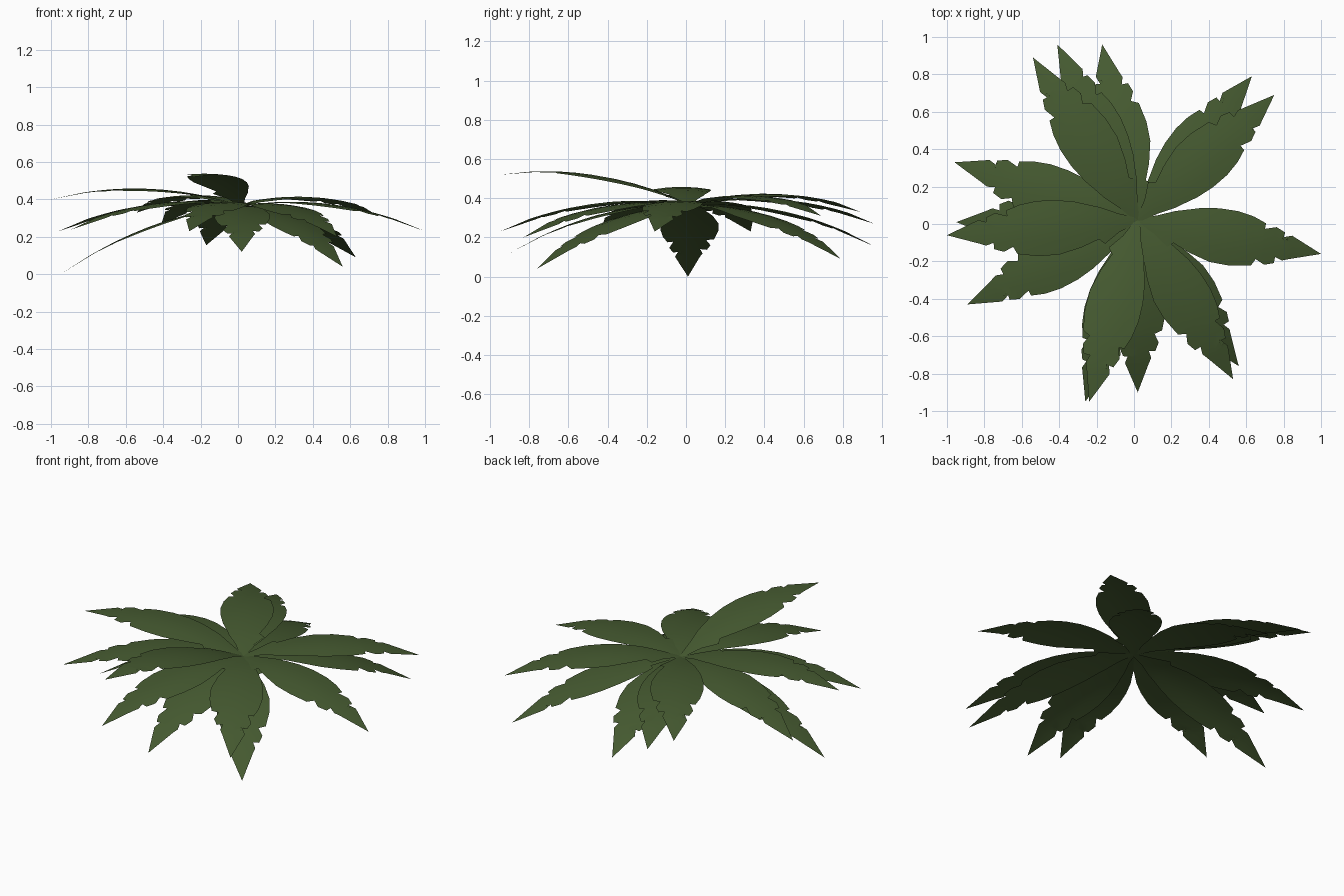
import bpy, bmesh, math
from mathutils import Vector

if "Cube" in bpy.data.objects:
    bpy.data.objects.remove(bpy.data.objects["Cube"])

green = bpy.data.materials.new("leaf green")
green.diffuse_color = (0.060, 0.102, 0.030, 1)
green.use_nodes = True
green.node_tree.nodes["Principled BSDF"].inputs["Base Color"].default_value = green.diffuse_color

BASE = Vector((0.02, 0.02, 0.365))
# leaf tips, clockwise seen from above
TIPS = [(.63, .79, .09), (.75, .69, .31), (1, -.16, .23), (.56, -.76, .04),
        (.53, -.83, .20), (.02, -.90, .12), (-.24, -.95, .52), (-.26, -.95, .23),
        (-.89, -.43, .24), (-1, -.06, .40), (-.95, .01, 0), (-.96, .33, .23),
        (-.54, .89, .33), (-.41, .96, .27), (-.17, .96, .155)]

# torn edges as (distance along leaf, half width), and matching midrib stations
MID = [0, .10, .18, .23, .32, .42, .52, .60, .66, .69, .73, .78, .81, .84, 1]
LEFT = [(0, .012), (.10, .045), (.19, .085), (.24, .10), (.32, .125), (.42, .142), (.52, .145),
        (.61, .132), (.68, .108), (.68, .078), (.74, .098), (.79, .078), (.78, .05), (.83, .068), (1, 0)]
RIGHT = [(0, .012), (.10, .055), (.18, .112), (.21, .085), (.30, .12), (.42, .15), (.53, .15),
         (.64, .13), (.66, .09), (.71, .112), (.76, .094), (.76, .06), (.80, .072), (.83, .06), (1, 0)]


def leaf(i, tip):
    """One arched leaf blade with torn edges, slightly drooping to the sides."""
    tip = Vector(tip)
    span = tip - BASE
    length = math.hypot(span.x, span.y)
    side = Vector((-span.y, span.x, 0)) / length
    a, b = (LEFT, RIGHT) if i % 2 == 0 else (RIGHT, LEFT)

    def point(t, off):
        p = BASE + span * t + side * off
        p.z += 0.30 * t * (1 - t) - 0.6 * off * off
        return p

    bm = bmesh.new()
    rows = []
    for m, (tl, wl), (tr, wr) in zip(MID, a, b):
        if m == 1:
            rows.append([bm.verts.new(tip)] * 5)
        else:
            rows.append([bm.verts.new(point(t, o)) for t, o in (
                (tl, wl), ((tl + m) / 2, wl / 2), (m, 0), ((tr + m) / 2, -wr / 2), (tr, -wr))])
    for r, s in zip(rows, rows[1:]):
        for k in range(4):
            quad = [r[k], s[k], s[k + 1], r[k + 1]]
            bm.faces.new(list(dict.fromkeys(quad)))
    bmesh.ops.recalc_face_normals(bm, faces=bm.faces)
    if sum(f.normal.z for f in bm.faces) < 0:
        bmesh.ops.reverse_faces(bm, faces=bm.faces)
    me = bpy.data.meshes.new("leaf")
    bm.to_mesh(me)
    bm.free()
    me.materials.append(green)
    for p in me.polygons:
        p.use_smooth = True
    ob = bpy.data.objects.new("leaf_%02d" % (i + 1), me)
    bpy.context.collection.objects.link(ob)


for i, tip in enumerate(TIPS):
    leaf(i, tip)
